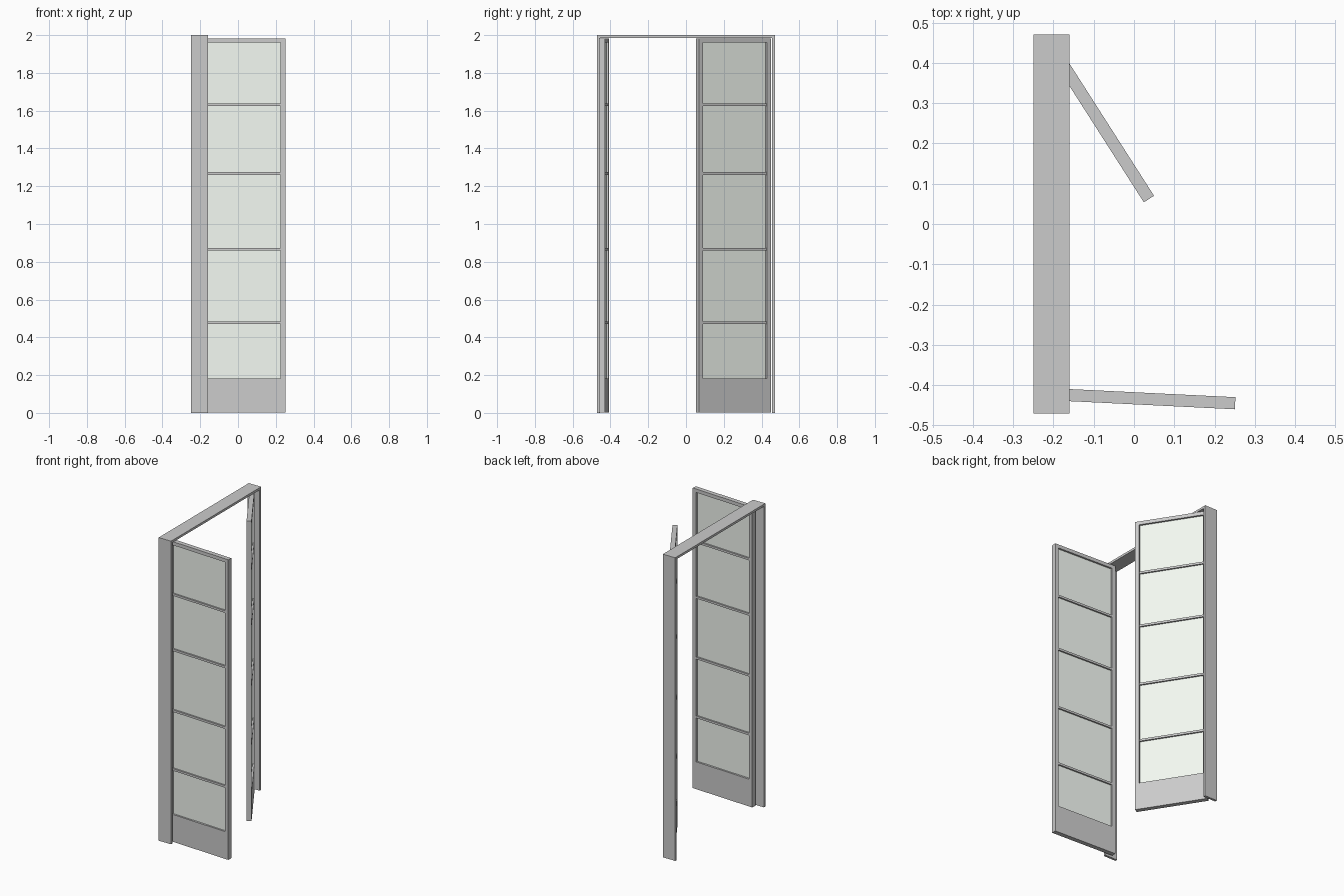
import bpy
from math import radians
from mathutils import Matrix

if "Cube" in bpy.data.objects:
    bpy.data.objects.remove(bpy.data.objects["Cube"])

glass_mat = bpy.data.materials.new("pale_green_glass")
glass_mat.diffuse_color = (0.9, 0.95, 0.89, 1)
glass_mat.use_nodes = True
glass_mat.node_tree.nodes["Principled BSDF"].inputs["Base Color"].default_value = glass_mat.diffuse_color


def box(name, lo, hi, place=Matrix(), mat=None):
    size = [b - a for a, b in zip(lo, hi)]
    mid = [(a + b) / 2 for a, b in zip(lo, hi)]
    bpy.ops.mesh.primitive_cube_add(size=1)
    ob = bpy.context.object
    ob.name = name
    ob.data.transform(place @ Matrix.Translation(mid) @ Matrix.Diagonal((*size, 1)))
    if mat:
        ob.data.materials.append(mat)
    return ob


# Door frame: two jambs and a header
T = 0.015
box("jamb_front", (-0.25, -0.47, 0), (-0.16, -0.47 + T, 2 - T))
box("jamb_back", (-0.25, 0.47 - T, 0), (-0.16, 0.47, 2 - T))
box("header", (-0.25, -0.47, 2 - T), (-0.16, 0.47, 2))

W, D, STILE = 0.45, 0.03, 0.025
Z0, Z1, RAIL, TOP = 0.003, 1.983, 0.183, 1.96
BARS = (0.478, 0.866, 1.267, 1.632)


def door(name, hinge, angle):
    """Glazed leaf, hinged at its local origin and running along local x."""
    m = Matrix.Translation((*hinge, 0)) @ Matrix.Rotation(radians(angle), 4, 'Z')
    # Stiles and rails
    box(name + "_hinge_stile", (0, 0, Z0), (STILE, D, Z1), m)
    box(name + "_lock_stile", (W - STILE, 0, Z0), (W, D, Z1), m)
    box(name + "_bottom_rail", (STILE, 0, Z0), (W - STILE, D, RAIL), m)
    box(name + "_top_rail", (STILE, 0, TOP), (W - STILE, D, Z1), m)
    # Glazing bars
    for i, z in enumerate(BARS):
        box(f"{name}_bar_{i}", (STILE, 0.002, z - 0.007), (W - STILE, D - 0.002, z + 0.007), m)
    # Panes between the bars
    edges = [RAIL] + [e for z in BARS for e in (z - 0.007, z + 0.007)] + [TOP]
    for i in range(0, len(edges), 2):
        box(f"{name}_pane_{i // 2}", (STILE, 0.012, edges[i]),
            (W - STILE, 0.018, edges[i + 1]), m, glass_mat)


door("front_door", (-0.199, -0.438), -2.8)
door("back_door", (-0.218, 0.433), -57.4)
